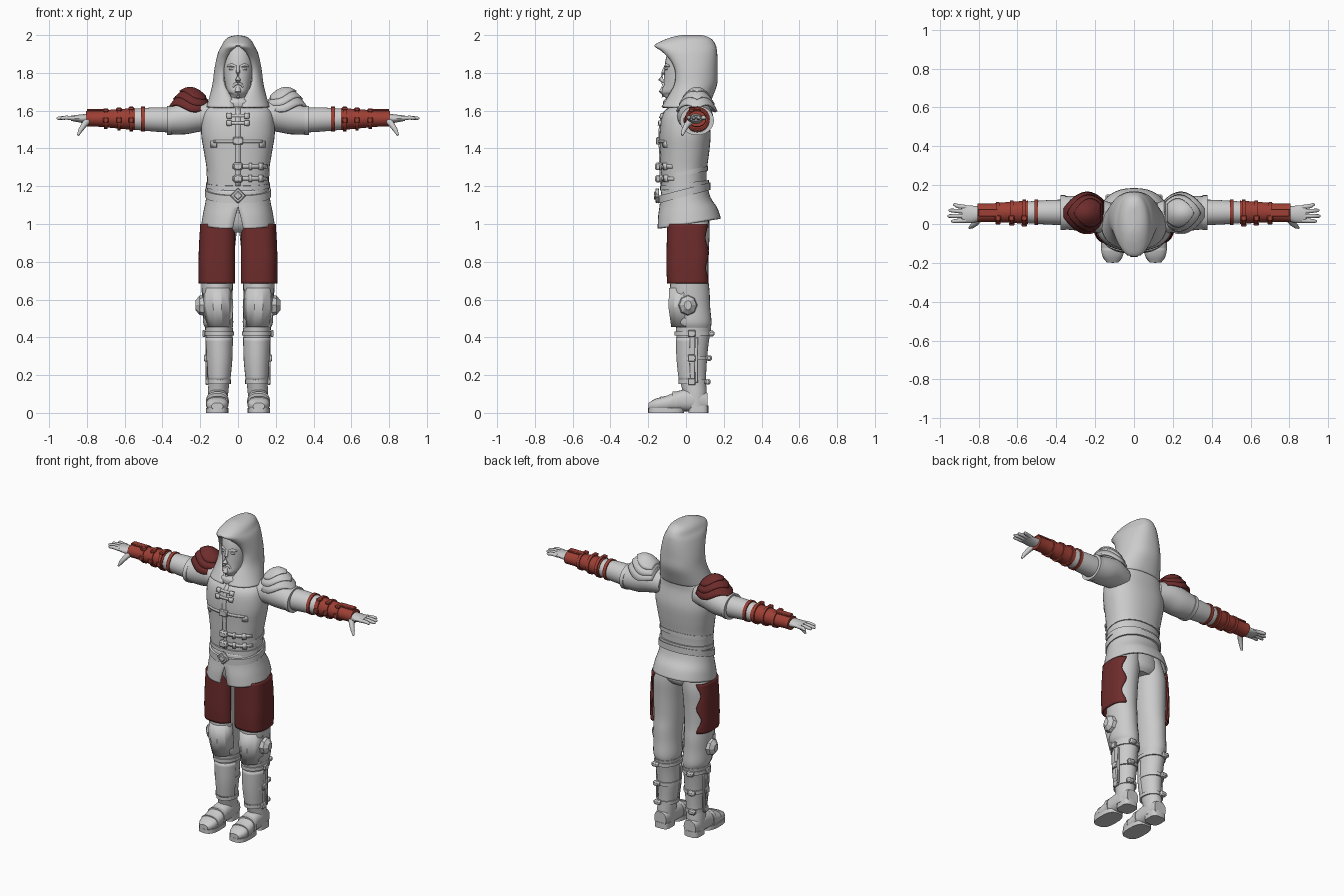
import bpy, bmesh
from math import sin, cos, pi, radians, copysign
from mathutils import Vector, Matrix

if "Cube" in bpy.data.objects:
    bpy.data.objects.remove(bpy.data.objects["Cube"])


def material(name, *rgb):
    m = bpy.data.materials.new(name)
    m.use_nodes = True
    m.diffuse_color = (*rgb, 1)
    m.node_tree.nodes["Principled BSDF"].inputs["Base Color"].default_value = (*rgb, 1)
    return m


GREY = material("light_grey", .6, .6, .6)
RED = material("leather_red", .34, .05, .035)
DARK = material("dark_red", .155, .025, .025)


def finish(name, bm, mat, mirror=False, solid=0, bevel=0, angle=35):
    mesh = bpy.data.meshes.new(name)
    bm.to_mesh(mesh)
    bm.free()
    mesh.materials.append(mat)
    ob = bpy.data.objects.new(name, mesh)
    bpy.context.scene.collection.objects.link(ob)
    bpy.ops.object.select_all(action='DESELECT')
    ob.select_set(True)
    bpy.context.view_layer.objects.active = ob
    bpy.ops.object.shade_smooth_by_angle(angle=radians(angle))
    if bevel:
        ob.modifiers.new("bevel", 'BEVEL').width = bevel
    if solid:
        ob.modifiers.new("thickness", 'SOLIDIFY').thickness = solid
    if mirror:
        ob.modifiers.new("mirror", 'MIRROR').use_mirror_merge = False
    return ob


def smooth_rows(rows, k):
    # Catmull-Rom interpolation of section rows
    out = []
    for i in range(len(rows) - 1):
        p, a, b, q = rows[max(i - 1, 0)], rows[i], rows[i + 1], rows[min(i + 2, len(rows) - 1)]
        for s in range(k):
            t = s / k
            out.append([y + .5 * t * (z - x + t * (2 * x - 5 * y + 4 * z - w + t * (3 * (y - z) + w - x)))
                        for x, y, z, w in zip(p, a, b, q)])
    return out + [list(rows[-1])]


def skin(bm, rings, closed):
    for lo, hi in zip(rings, rings[1:]):
        n = len(lo)
        for j in range(n if closed else n - 1):
            bm.faces.new((lo[j], lo[(j + 1) % n], hi[(j + 1) % n], hi[j]))


def loft(name, rows, mat=GREY, axis='z', n=28, p=2, k=4, arc=None, slope=0, solid=0, **kw):
    # rows: position along axis, centre a, centre b, radius a, radius b
    bm, rings = bmesh.new(), []
    for t, a, b, ra, rb in smooth_rows(rows, k):
        lo, hi = arc(t) if arc else (0, 360)
        ring = []
        for j in range(n + 1 if arc else n):
            th = radians(lo + (hi - lo) * j / n)
            u = ra * copysign(abs(cos(th)) ** (2 / p), cos(th))
            v = rb * copysign(abs(sin(th)) ** (2 / p), sin(th))
            co = {'z': (a + u, b + v, t + slope * v), 'x': (t, a + u, b + v), 'y': (a + u, t, b + v)}[axis]
            ring.append(bm.verts.new(co))
        rings.append(ring)
    skin(bm, rings, not arc)
    if not arc:
        bm.faces.new(rings[0])
        bm.faces.new(rings[-1])
        bmesh.ops.recalc_face_normals(bm, faces=bm.faces)
    return finish(name, bm, mat, solid=solid, **kw)


def band(name, t, half, section, **kw):
    return loft(name, [(t - half, *section), (t + half, *section)], k=1, **kw)


def wrap(name, rows, n=40, slope=0, solid=.012):
    # cloth open at the front; rows: z, front y, back y, half width, half opening
    bm, rings = bmesh.new(), []
    for z, yf, yb, rx, w in smooth_rows(rows, 4):
        half = []
        for j in range(n // 2 + 1):
            t = j / (n // 2)
            x = max(rx, 0) * max(sin(pi * t), 0) ** .85 + max(w, 0) * (1 - t) ** 3
            y = (yf + yb) / 2 - (yb - yf) / 2 * cos(pi * t)
            half.append((x, y, z + slope * y))
        path = half + [(-x, y, z) for x, y, z in half[-2::-1]]
        rings.append([bm.verts.new(c) for c in path])
    skin(bm, rings, False)
    bmesh.ops.remove_doubles(bm, verts=bm.verts, dist=.0002)
    return finish(name, bm, GREY, solid=solid, angle=50)


def tube(name, pts, radii, mat=GREY, mirror=True, n=10):
    bm, rings = bmesh.new(), []
    pts = [Vector(p) for p in pts]
    for i, (p, r) in enumerate(zip(pts, radii)):
        d = pts[min(i + 1, len(pts) - 1)] - pts[max(i - 1, 0)]
        q = d.to_track_quat('Z', 'Y')
        rings.append([bm.verts.new(p + q @ Vector((r * cos(2 * pi * j / n), r * sin(2 * pi * j / n), 0)))
                      for j in range(n)])
    skin(bm, rings, True)
    bm.faces.new(rings[0])
    bm.faces.new(rings[-1])
    bmesh.ops.recalc_face_normals(bm, faces=bm.faces)
    return finish(name, bm, mat, mirror=mirror, angle=50)


def box(name, loc, size, mat=GREY, mirror=True, turn=0):
    bm = bmesh.new()
    bmesh.ops.create_cube(bm, size=1, matrix=Matrix.Translation(loc) @ Matrix.Rotation(radians(turn), 4, 'Y')
                          @ Matrix.Diagonal((*size, 1)))
    return finish(name, bm, mat, mirror=mirror, bevel=min(size) * .25)


# Tunic body
BODY = [(1.17, 0, -.01, .163, .118), (1.28, 0, -.012, .165, .122), (1.38, 0, -.007, .18, .13),
        (1.48, 0, -.005, .195, .135), (1.58, 0, -.005, .185, .12), (1.63, 0, .02, .15, .095), (1.67, 0, .03, .09, .07)]
loft("tunic", BODY, p=2.3, n=40)


def chest_y(x, z):
    rows = smooth_rows(BODY, 4)
    lo, hi = next((a, b) for a, b in zip(rows, rows[1:]) if b[0] >= z)
    f = (z - lo[0]) / (hi[0] - lo[0])
    _, _, cy, rx, ry = [a + (b - a) * f for a, b in zip(lo, hi)]
    return cy - ry * max(0, 1 - abs(x / rx) ** 2.3) ** (1 / 2.3)


def plate(name, x0, x1, z0, z1, lift=.008, mirror=False):
    # thin piece that follows the chest
    bm, rings = bmesh.new(), []
    nx, nz = max(2, int((x1 - x0) / .015)), max(1, int((z1 - z0) / .03))
    for i in range(nz + 1):
        z = z0 + (z1 - z0) * i / nz
        xs = [x0 + (x1 - x0) * j / nx for j in range(nx + 1)]
        rings.append([bm.verts.new((x, chest_y(x, z) - lift, z)) for x in xs])
    skin(bm, rings, False)
    return finish(name, bm, GREY, mirror=mirror, solid=lift + .004)


plate("front_placket", -.012, .012, 1.2, 1.62, .006)
for z in (1.535, 1.575):
    plate("collar_clasp", -.055, .055, z - .007, z + .007)
    plate("clasp_stud", .035, .06, z - .013, z + .013, .014, True)
plate("chest_strap", -.13, .13, 1.43, 1.445, .006)
plate("chest_strap_end", .115, .145, 1.405, 1.44, .006, True)
box("chest_buckle", (0, -.148, 1.44), (.055, .02, .04), mirror=False)
for z in (1.24, 1.305):
    plate("side_strap", -.03, .155, z - .01, z + .01, .007)
    box("waist_buckle", (0, -.148, z), (.05, .03, .04), mirror=False)
    plate("strap_loop", .06, .075, z - .018, z + .018, .014)
    plate("strap_keeper", .115, .135, z - .018, z + .018, .014)
band("back_sash", 1.27, .012, (0, -.006, .168, .122), slope=.2, p=2.3)

# Belts and skirt
wrap("tunic_skirt", [(1.0, -.15, .185, .19, .028), (1.06, -.148, .165, .182, .015),
                     (1.12, -.14, .13, .172, .0), (1.2, -.13, .11, .16, 0)], slope=.16)
band("belt", 1.165, .02, (0, -.008, .174, .137), slope=.26, p=2.2)
band("upper_belt", 1.205, .012, (0, -.008, .17, .13), slope=.12, p=2.2)
box("belt_buckle", (0, -.152, 1.15), (.06, .02, .06), mirror=False, turn=45)
box("belt_buckle_gem", (0, -.16, 1.15), (.035, .018, .035), mirror=False, turn=45)

# Head and hood
loft("head", [(1.63, 0, -.01, .06, .06), (1.68, 0, -.05, .04, .07), (1.7, 0, -.05, .055, .08), (1.74, 0, -.035, .068, .085),
              (1.8, 0, -.03, .076, .085), (1.86, 0, -.02, .08, .09), (1.92, 0, -.01, .07, .08), (1.95, 0, 0, .04, .05)])
tube("nose", [(0, -.105, 1.84), (0, -.122, 1.8), (0, -.134, 1.765), (0, -.115, 1.752)], (.008, .01, .014, .01), mirror=False)
tube("brows", [(.01, -.109, 1.834), (.035, -.105, 1.843), (.055, -.088, 1.835)], (.006, .008, .005))
tube("eyes", [(.02, -.106, 1.82), (.032, -.105, 1.822), (.046, -.098, 1.82)], (.004, .008, .004))
tube("moustache", [(0, -.122, 1.745), (.018, -.118, 1.739), (.03, -.108, 1.715)], (.008, .008, .005))
tube("goatee", [(0, -.118, 1.722), (0, -.128, 1.7), (0, -.12, 1.672)], (.012, .017, .01), mirror=False)
wrap("hood", [(1.62, -.13, .12, .165, .02), (1.67, -.1, .14, .148, .035), (1.74, -.062, .165, .125, .07),
              (1.81, -.058, .167, .115, .075), (1.87, -.085, .167, .106, .062), (1.915, -.13, .164, .098, .035),
              (1.945, -.168, .158, .086, 0), (1.975, -.115, .14, .068, 0), (1.993, -.06, .11, .04, 0), (2.0, -.02, .08, .0, 0)])
loft("neck_scarf", [(1.62, 0, -.02, .12, .1), (1.65, 0, -.03, .1, .09), (1.675, 0, -.025, .07, .07)])

# Arms
loft("sleeves", [(.12, .03, 1.565, .08, .07), (.2, .045, 1.572, .09, .083), (.28, .055, 1.56, .09, .085),
                 (.375, .058, 1.548, .084, .073)], axis='x', mirror=True)
band("sleeve_cuffs", .365, .012, (.058, 1.548, .09, .078), axis='x', mirror=True)
loft("undersleeves", [(.35, .06, 1.55, .066, .066), (.44, .06, 1.553, .063, .064), (.56, .06, 1.555, .055, .055)],
     axis='x', mirror=True)
band("elbow_straps", .503, .01, (.06, 1.555, .066, .066), mat=RED, axis='x', mirror=True)
loft("bracers", [(.545, .06, 1.555, .06, .058), (.65, .06, 1.557, .053, .05), (.74, .058, 1.557, .047, .042),
                 (.805, .058, 1.557, .048, .042)], RED, axis='x', mirror=True)
for x, r in ((.565, .065), (.63, .06), (.7, .054)):
    band("bracer_straps", x, .009, (.06, 1.556, r, r), mat=RED, axis='x', mirror=True)
    box("bracer_buckles", (x, .03, 1.553 + r * .9), (.03, .03, .018), RED)
    box("bracer_front_buckles", (x, .06 - r, 1.55), (.028, .016, .03), RED)
box("bracer_top_plates", (.75, .058, 1.604), (.1, .04, .012), RED)

# Hands
loft("palms", [(.78, .055, 1.557, .034, .028), (.83, .05, 1.558, .044, .022), (.885, .052, 1.56, .045, .014)],
     axis='x', n=20, mirror=True)
for y, tip, spread in ((.018, .94, -.004), (.041, .96, 0), (.064, .953, .006), (.086, .93, .014)):
    tube("fingers", [(.865, y, 1.56), (.91, y + spread / 2, 1.563), (tip - .008, y + spread, 1.56), (tip, y + spread, 1.558)],
         (.012, .011, .009, .004))
tube("thumbs", [(.795, .03, 1.55), (.815, .005, 1.525), (.835, -.012, 1.495), (.847, -.02, 1.47)], (.018, .016, .012, .006))


# Shoulder guards, red on the right and grey on the left
def shoulder_guard(name, side, mat, x0, x1, width, lift):
    bm, rings, n = bmesh.new(), [], 14
    for i in range(n + 1):
        x = x0 + (x1 - x0) * i / n
        u = (x - .16) / .215
        hw = width * max(sin(pi * (.18 + .82 * i / n)), 0) ** .8
        ys = [hw * (1 - 2 * j / n) for j in range(n + 1)]
        rings.append([bm.verts.new((side * x, .057 + y, 1.655 + .27 * u - .31 * u * u - 9 * y * y + lift)) for y in ys])
    skin(bm, rings, False)
    if side > 0:
        bmesh.ops.reverse_faces(bm, faces=bm.faces)
    bmesh.ops.remove_doubles(bm, verts=bm.verts, dist=.0002)
    if sum(f.normal.z for f in bm.faces if not f.normal_update()) < 0:
        bmesh.ops.reverse_faces(bm, faces=bm.faces)
    finish(name, bm, mat, solid=.012)


for label, side, mat in (("left", 1, GREY), ("right", -1, DARK)):
    shoulder_guard(label + "_shoulder_guard", side, mat, .155, .375, .11, -.006)
    shoulder_guard(label + "_shoulder_middle_layer", side, mat, .16, .345, .095, .004)
    shoulder_guard(label + "_shoulder_top_layer", side, mat, .17, .31, .075, .012)

# Trousers and thigh cloths
loft("pelvis", [(.955, 0, .02, .1, .08), (1.0, 0, .015, .15, .11), (1.12, 0, 0, .15, .11)])
loft("trousers", [(.38, .098, .035, .066, .08), (.44, .1, .04, .07, .088), (.48, .105, .035, .08, .1), (.56, .108, .028, .079, .1),
                  (.64, .11, .02, .082, .105), (.72, .11, .018, .085, .1), (.85, .108, .015, .09, .105),
                  (.97, .1, .015, .094, .11), (1.08, .08, .01, .08, .1)], mirror=True)
loft("thigh_cloths", [(.685, .108, .012, .1, .112), (.78, .109, .012, .101, .116), (.9, .107, .012, .099, .114),
                      (1.0, .104, .01, .096, .11)], DARK, p=2.8, k=5, solid=.01, mirror=True,
     arc=lambda z: (-155, 58 + 10 * cos((z - .69) * 40)))

# Knee guards
loft("knee_guards", [(.455, .103, .03, .07, .112), (.56, .109, .02, .087, .117), (.66, .109, .015, .08, .108)],
     k=1, n=5, arc=lambda z: (-165, -15), solid=.014, mirror=True, angle=15)
loft("knee_wings", [(.165, .01, .57, .055, .06), (.205, .01, .57, .045, .05), (.225, .01, .57, .02, .025)],
     axis='x', n=8, k=1, mirror=True, angle=15)

# Boots
loft("boots", [(.03, .108, .05, .052, .06), (.1, .106, .048, .054, .062), (.18, .1, .036, .056, .07), (.28, .098, .033, .065, .078),
               (.37, .1, .036, .069, .084), (.45, .1, .04, .074, .094)], mirror=True)
for z, rx, ry in ((.165, .062, .076), (.29, .07, .084), (.42, .079, .098)):
    band("boot_straps", z, .011, (.1, .037, rx, ry), mirror=True)
    box("boot_buckles", (.102 + rx, .03, z), (.016, .04, .036))
    box("boot_back_buckles", (.125, .038 + ry, z), (.045, .03, .03))
loft("shin_plates", [(.17, .1, .036, .06, .074), (.28, .098, .033, .069, .083), (.4, .1, .036, .074, .09)],
     arc=lambda z: (-170, -10), solid=.01, mirror=True)
box("boot_side_straps", (.167, .055, .28), (.012, .018, .24))
loft("shoes", [(-.198, .11, .035, .03, .018), (-.16, .11, .042, .054, .033), (-.1, .11, .05, .059, .042), (-.03, .108, .064, .056, .055),
               (.05, .107, .068, .053, .06), (.115, .106, .06, .042, .045)], axis='y', p=2.4, mirror=True)
band("shoe_straps", -.06, .012, (.109, .06, .061, .053), axis='y', p=2.4, mirror=True)
band("toe_caps", -.13, .006, (.11, .047, .06, .041), axis='y', p=2.4, mirror=True)
band("soles", .013, .013, (.11, -.105, .059, .095), p=2.8, mirror=True)
band("heels", .019, .019, (.107, .065, .05, .053), p=3.5, mirror=True)
